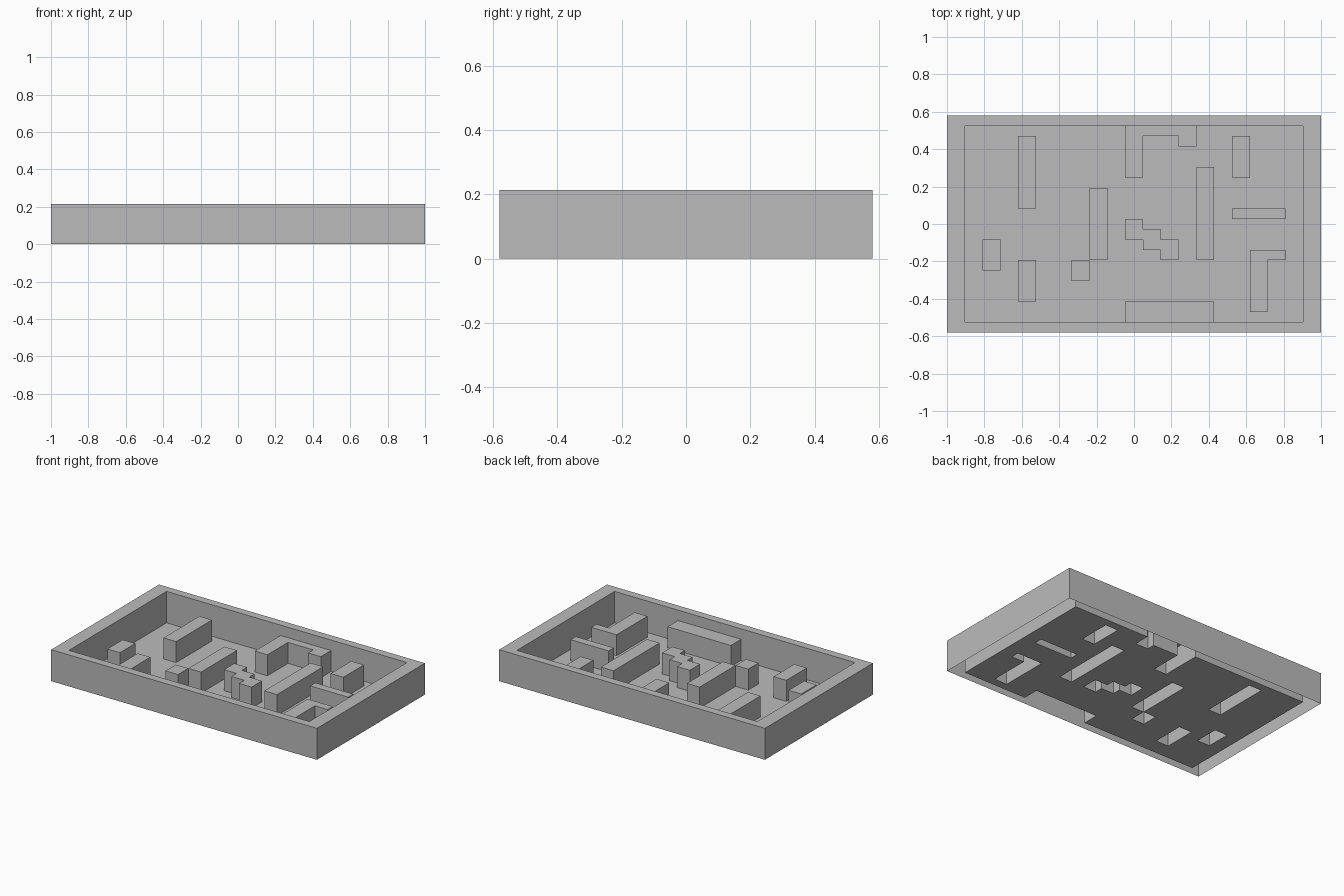
import bpy, bmesh

if "Cube" in bpy.data.objects:
    bpy.data.objects.remove(bpy.data.objects["Cube"])

N = 21                              # cells per side, including the border ring
W, D = 2.0, 1.16                    # overall width and depth
WALL_H, BLOCK_H = 0.214, 0.143

# Obstacles as cell rectangles: column start, row start, column end, row end
BLOCKS = {
    "left_long_block": [(4, 12, 5, 19)],
    "left_short_block": [(4, 3, 5, 7)],
    "left_edge_block": [(2, 6, 3, 9)],
    "centre_left_block": [(8, 7, 9, 14), (7, 5, 8, 7)],
    "back_arch_block": [(10, 15, 11, 20), (11, 19, 13, 20), (13, 18, 14, 20)],
    "centre_right_block": [(14, 7, 15, 16)],
    "right_back_block": [(16, 15, 17, 19)],
    "right_cross_block": [(16, 11, 19, 12)],
    "right_hook_block": [(17, 2, 18, 8), (18, 7, 19, 8)],
    "stair_block": [(10, 9, 11, 11), (11, 8, 12, 10), (12, 7, 13, 9)],
    "front_block": [(10, 1, 15, 3)],
}

grey = bpy.data.materials.new("light grey")
grey.diffuse_color = (0.5, 0.5, 0.5, 1)
grey.use_nodes = True
grey.node_tree.nodes["Principled BSDF"].inputs["Base Color"].default_value = grey.diffuse_color

# Which part owns each cell
parts = {name: {(i, j) for a, b, c, d in rects for i in range(a, c) for j in range(b, d)}
         for name, rects in BLOCKS.items()}
used = set().union(*parts.values())
everything = {(i, j) for i in range(N) for j in range(N)}
inside = {(i, j) for i, j in everything if 0 < i < N - 1 and 0 < j < N - 1}
parts["border_wall"] = everything - inside
parts["floor"] = inside - used
level = {c: WALL_H if c not in inside else BLOCK_H if c in used else 0 for c in everything}


def point(i, j, z):
    return (-W / 2 + W * i / N, -D / 2 + D * j / N, z)


def build(name, cells):
    """Top faces for the cells, with side faces down to any lower neighbour."""
    bm = bmesh.new()

    def face(*pts):
        bm.faces.new([bm.verts.new(p) for p in pts])

    for i, j in cells:
        z = level[i, j]
        corners = [(i, j), (i + 1, j), (i + 1, j + 1), (i, j + 1)]
        face(*[point(*c, z) for c in corners])
        for k, (di, dj) in enumerate([(0, -1), (1, 0), (0, 1), (-1, 0)]):
            low = level.get((i + di, j + dj), 0)
            if low < z:
                a, b = corners[k], corners[(k + 1) % 4]
                face(point(*a, low), point(*b, low), point(*b, z), point(*a, z))
    bmesh.ops.remove_doubles(bm, verts=bm.verts, dist=1e-4)
    mesh = bpy.data.meshes.new(name)
    bm.to_mesh(mesh)
    bm.free()
    mesh.materials.append(grey)
    bpy.context.collection.objects.link(bpy.data.objects.new(name, mesh))


for part_name, part_cells in parts.items():
    build(part_name, sorted(part_cells))
